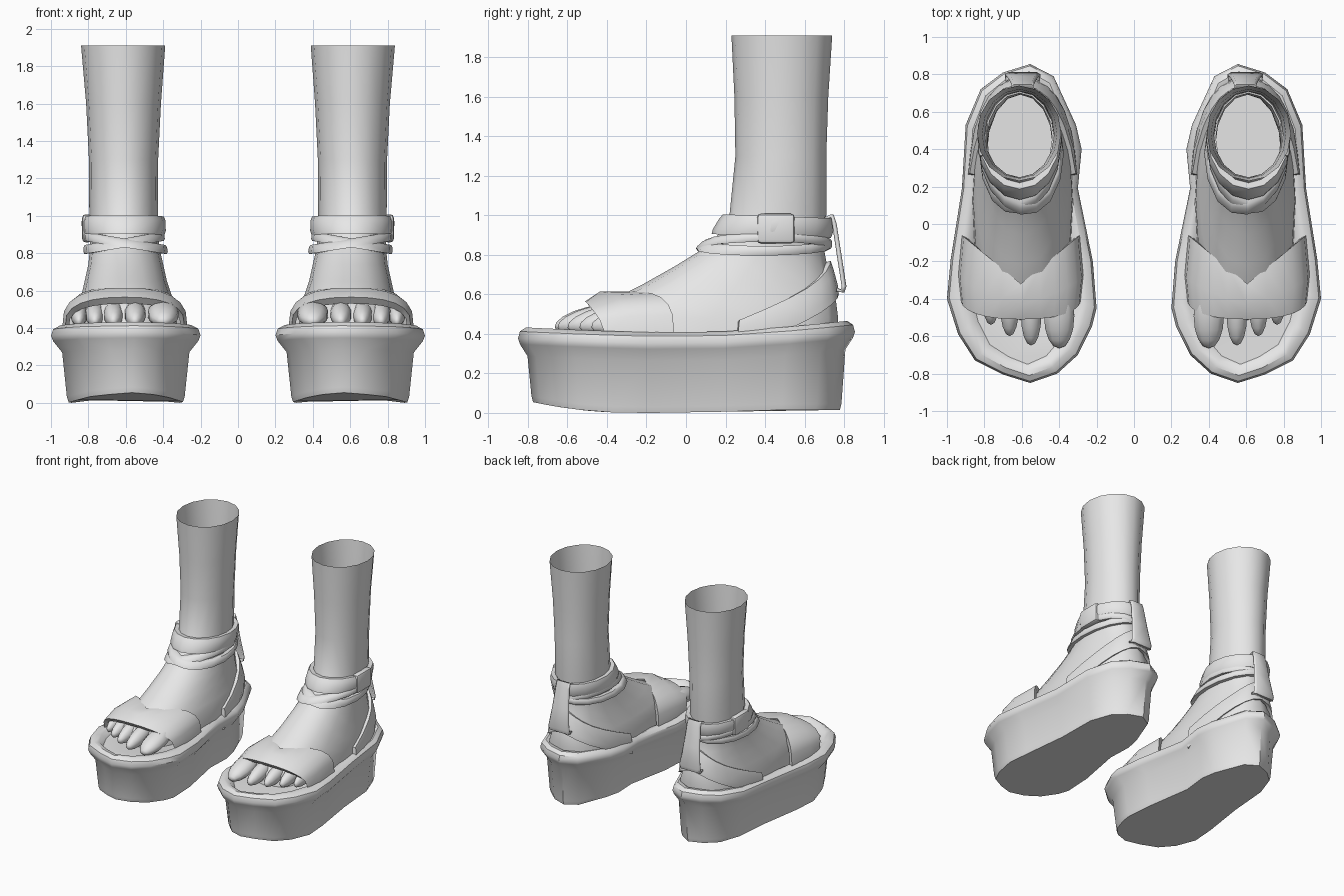
import bpy, bmesh, math
from mathutils import Vector, Matrix

if "Cube" in bpy.data.objects:
    bpy.data.objects.remove(bpy.data.objects["Cube"])

grey = bpy.data.materials.new("plain_grey")
grey.diffuse_color = (0.8, 0.8, 0.8, 1)
grey.use_nodes = True
grey.node_tree.nodes["Principled BSDF"].inputs["Base Color"].default_value = grey.diffuse_color


def finish(name, bm, angle=40):
    """Turn a bmesh into a smooth-shaded part, mirrored for the other foot."""
    bmesh.ops.recalc_face_normals(bm, faces=bm.faces)
    me = bpy.data.meshes.new(name)
    bm.to_mesh(me)
    bm.free()
    me.materials.append(grey)
    ob = bpy.data.objects.new(name, me)
    bpy.context.collection.objects.link(ob)
    bpy.ops.object.select_all(action='DESELECT')
    ob.select_set(True)
    bpy.context.view_layer.objects.active = ob
    bpy.ops.object.shade_smooth_by_angle(angle=math.radians(angle))
    mod = ob.modifiers.new("other_foot", 'MIRROR')
    mod.use_mirror_merge = False
    return ob


def loft(rows, wrap_row=True, wrap_all=False, cap_first=False, cap_last=False):
    """Skin a list of equally long point rows."""
    bm = bmesh.new()
    vs = [[bm.verts.new(p) for p in row] for row in rows]
    n = len(rows[0])
    for i in range(len(vs) if wrap_all else len(vs) - 1):
        a, b = vs[i], vs[(i + 1) % len(vs)]
        for j in range(n if wrap_row else n - 1):
            k = (j + 1) % n
            bm.faces.new((a[j], a[k], b[k], b[j]))
    if cap_first:
        bm.faces.new(vs[0])
    if cap_last:
        bm.faces.new(vs[-1])
    return bm


# Platform sole: one outline, stacked with insets
outline = [(.555, -.85), (.70, -.805), (.85, -.73), (.94, -.59), (1.0, -.40), (.98, -.19),
           (.92, .19), (.90, .53), (.82, .72), (.70, .81), (.555, .855), (.43, .79),
           (.31, .53), (.28, .40), (.30, .19), (.22, -.20), (.20, -.45), (.225, -.55),
           (.30, -.70), (.41, -.80)]


def rim_lift(y):
    return (.055 if y > 0 else .025) * abs(y / .8) ** 1.5


def base_lift(y):
    return .045 * max(0, (-y - .3) / .5) ** 2 + .015 * max(0, min(1, y / .5))


rows = []
for d, z in [(.095, 0), (.085, .03), (.06, .26), (.012, .32), (0, .35), (.012, .385),
             (.05, .405), (.09, .40), (.125, .37)]:
    row = []
    for x, y in outline:
        px, py = .6 + (x - .6) * (1 - d / .4), y * (1 - d * .8 / .85)
        row.append((px, py, z + (base_lift(y) if z < .1 else rim_lift(y))))
    rows.append(row)
finish("platform_sole", loft(rows, cap_first=True, cap_last=True))

# Foot and leg rings: height, front y, back y, half width, centre x, bluntness
RINGS = [(.37, -.52, .76, .27, .595, .62), (.48, -.50, .77, .265, .595, .66),
         (.56, -.40, .76, .245, .595, .75), (.65, -.22, .74, .22, .60, .85),
         (.74, -.06, .715, .20, .60, .92), (.82, .07, .70, .187, .605, 1),
         (.90, .16, .70, .182, .61, 1), (1.0, .22, .71, .183, .612, 1),
         (1.3, .25, .71, .185, .612, 1), (1.6, .245, .72, .20, .612, 1),
         (1.91, .23, .74, .225, .614, 1)]


def skin(z, t, off=0.0):
    """Point on the foot at height z and angle t (0 = heel, 90 = outer side)."""
    i = 0
    while i < len(RINGS) - 2 and RINGS[i + 1][0] < z:
        i += 1
    a, b = RINGS[i], RINGS[i + 1]
    f = max(0, min(1, (z - a[0]) / (b[0] - a[0])))
    yf, yb, hw, cx, p = [u + (v - u) * f for u, v in zip(a[1:], b[1:])]
    s, c = math.sin(t), math.cos(t)
    x = cx + math.copysign(abs(s) ** p, s) * hw + off * s
    y = (yf + yb) / 2 + c * ((yb - yf) / 2 + off)
    return Vector((x, y, z))


N = 16
angles = [2 * math.pi * i / N for i in range(N)]
finish("foot_and_leg", loft([[skin(r[0], t) for t in angles] for r in RINGS]), 60)


# Straps that hug the foot
def strap(name, ts, height, w, off, closed):
    rows = []
    for t in ts:
        zc = height(t)
        rows.append([skin(zc + dz * w, t, o * off) for o, dz in
                     [(-.2, -.9), (.8, -1), (1, -.5), (1, .5), (.8, 1), (-.2, .9)]])
    finish(name, loft(rows, wrap_all=closed, cap_first=not closed, cap_last=not closed), 50)


strap("ankle_strap", angles, lambda t: .945 - .01 * math.cos(t), .05, .042, True)
strap("cross_strap_a", angles, lambda t: .855 + .035 * math.sin(t), .024, .04, True)
strap("cross_strap_b", angles, lambda t: .855 - .035 * math.sin(t), .024, .034, True)
heel_end = math.radians(78)
strap("heel_strap", [heel_end * (i / 7 - 1) for i in range(15)],
      lambda t: .685 - .30 * abs(t / heel_end) ** 1.4, .085, .028, False)

# Toe strap: arched band, its back edge dips to a V at the middle
rows = []
for edge in range(5):
    row = []
    for i in range(13):
        t = math.pi * i / 12
        s, c = math.sin(t), math.cos(t)
        wide = math.copysign(abs(c) ** .85, c)
        back = -.06 - .26 * (1 - abs(wide))
        front = -.41 - .10 * s
        y, h, r = [(front + .03, .13, .30), (front, .165, .32),
                   (front * .6 + back * .4, .215, .335),
                   (back, .235 - .02 * s ** 6, .315), (back - .02, .17, .28)][edge]
        row.append((.605 + r * wide, y, .40 + h * max(s, 0) ** .65))
    rows.append(row)
finish("toe_strap", loft(rows, wrap_row=False), 50)

# Toes: centre x, tip y, radius
bm = bmesh.new()
for x, tip, r in [(.40, -.66, .085), (.55, -.645, .058), (.665, -.595, .054),
                  (.765, -.535, .052), (.85, -.475, .045)]:
    m = (Matrix.Translation((x, tip + .17, .475)) @ Matrix.Rotation(math.radians(14), 4, 'X')
         @ Matrix.Diagonal((r, .18, .062, 1)) @ Matrix.Rotation(math.pi / 2, 4, 'X'))
    bmesh.ops.create_uvsphere(bm, u_segments=10, v_segments=8, radius=1, matrix=m)
finish("toes", bm, 60)

# Buckle on the outer side, tapered outwards
bm = bmesh.new()
bmesh.ops.create_cube(bm, size=1, matrix=Matrix.Translation((.808, .455, .933))
                      @ Matrix.Diagonal((.05, .19, .15, 1)))
bmesh.ops.bevel(bm, geom=bm.edges[:], offset=.018, segments=2, affect='EDGES', profile=.5)
finish("buckle", bm)

# Pull tab at the heel: flat loop, wider at the bottom
path = [(.70, .99, .06), (.735, 1.005, .06), (.75, .96, .062), (.775, .80, .075),
        (.80, .64, .095), (.79, .61, .095), (.76, .615, .09)]
rows = []
for y, z, w in path:
    rows.append([(.595 - w, y, z), (.595 - w * .8, y + .012, z),
                 (.595 + w * .8, y + .012, z), (.595 + w, y, z)])
tab = finish("heel_tab", loft(rows, wrap_row=False), 50)
sol = tab.modifiers.new("thickness", 'SOLIDIFY')
sol.thickness = .015
